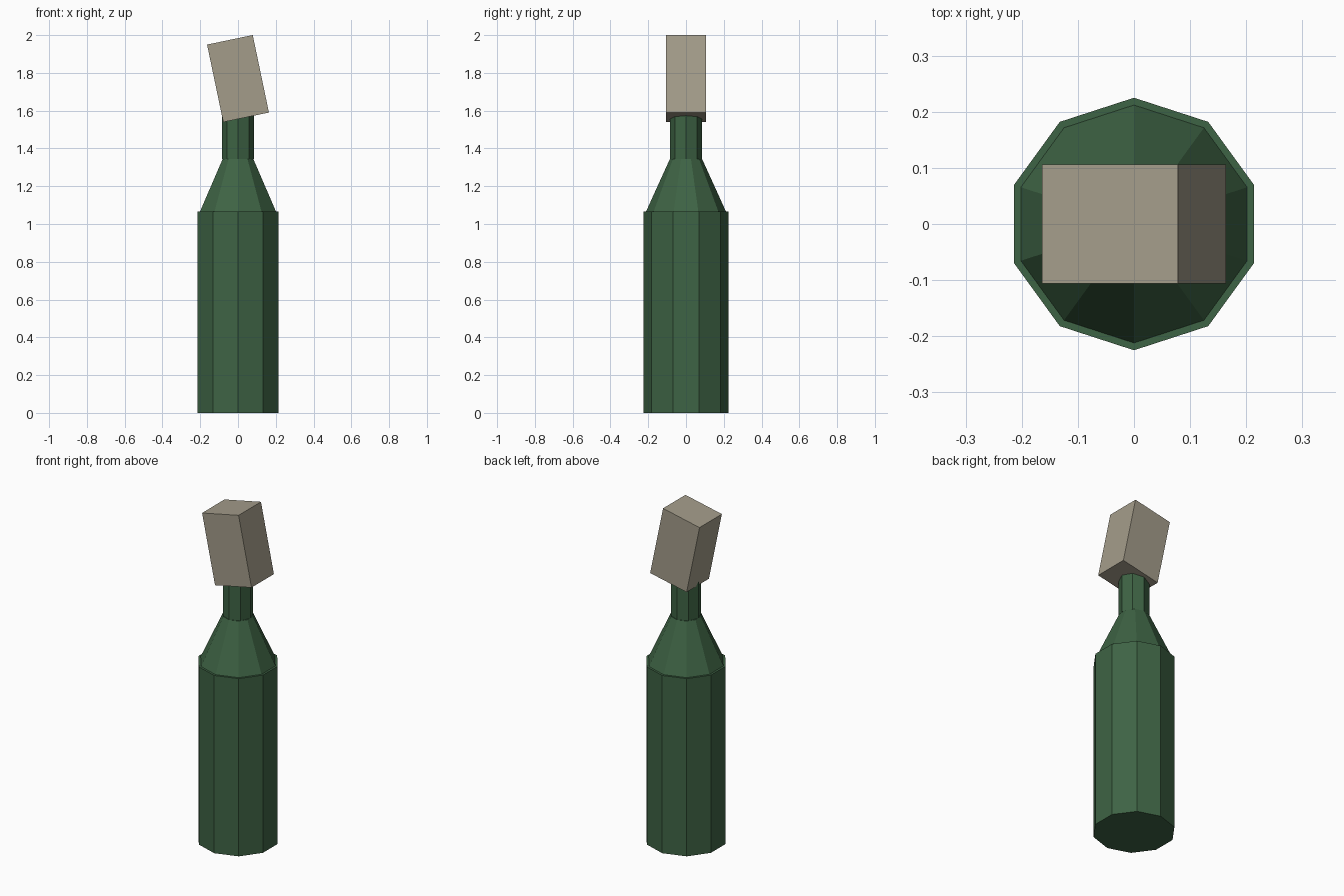
import bpy
from math import radians

cube = bpy.data.objects.get("Cube")
if cube:
    bpy.data.objects.remove(cube, do_unlink=True)


def material(name, rgb):
    mat = bpy.data.materials.new(name)
    mat.use_nodes = True
    mat.diffuse_color = (*rgb, 1)
    mat.node_tree.nodes["Principled BSDF"].inputs["Base Color"].default_value = (*rgb, 1)
    return mat


def finish(name, mat):
    obj = bpy.context.object
    obj.name = obj.data.name = name
    obj.data.materials.append(mat)
    return obj


def tapered(name, sides, bottom_r, top_r, z0, z1, mat):
    bpy.ops.mesh.primitive_cone_add(vertices=sides, radius1=bottom_r, radius2=top_r,
                                    depth=z1 - z0, location=(0, 0, (z0 + z1) / 2))
    return finish(name, mat)


glass = material("bottle green", (0.048, 0.125, 0.058))
cork = material("cork beige", (0.37, 0.335, 0.255))

# Bottle: ten-sided body and shoulder, eight-sided neck
tapered("body", 10, 0.225, 0.225, 0, 1.065, glass)
tapered("shoulder", 10, 0.212, 0.085, 1.065, 1.345, glass)
tapered("neck", 8, 0.084, 0.084, 1.345, 1.6, glass)

# Stopper block leaning to one side
bpy.ops.mesh.primitive_cube_add(size=1, location=(0, 0, 1.77),
                                rotation=(0, radians(-11.8), 0))
bpy.context.object.scale = (0.247, 0.212, 0.419)
finish("stopper", cork)
